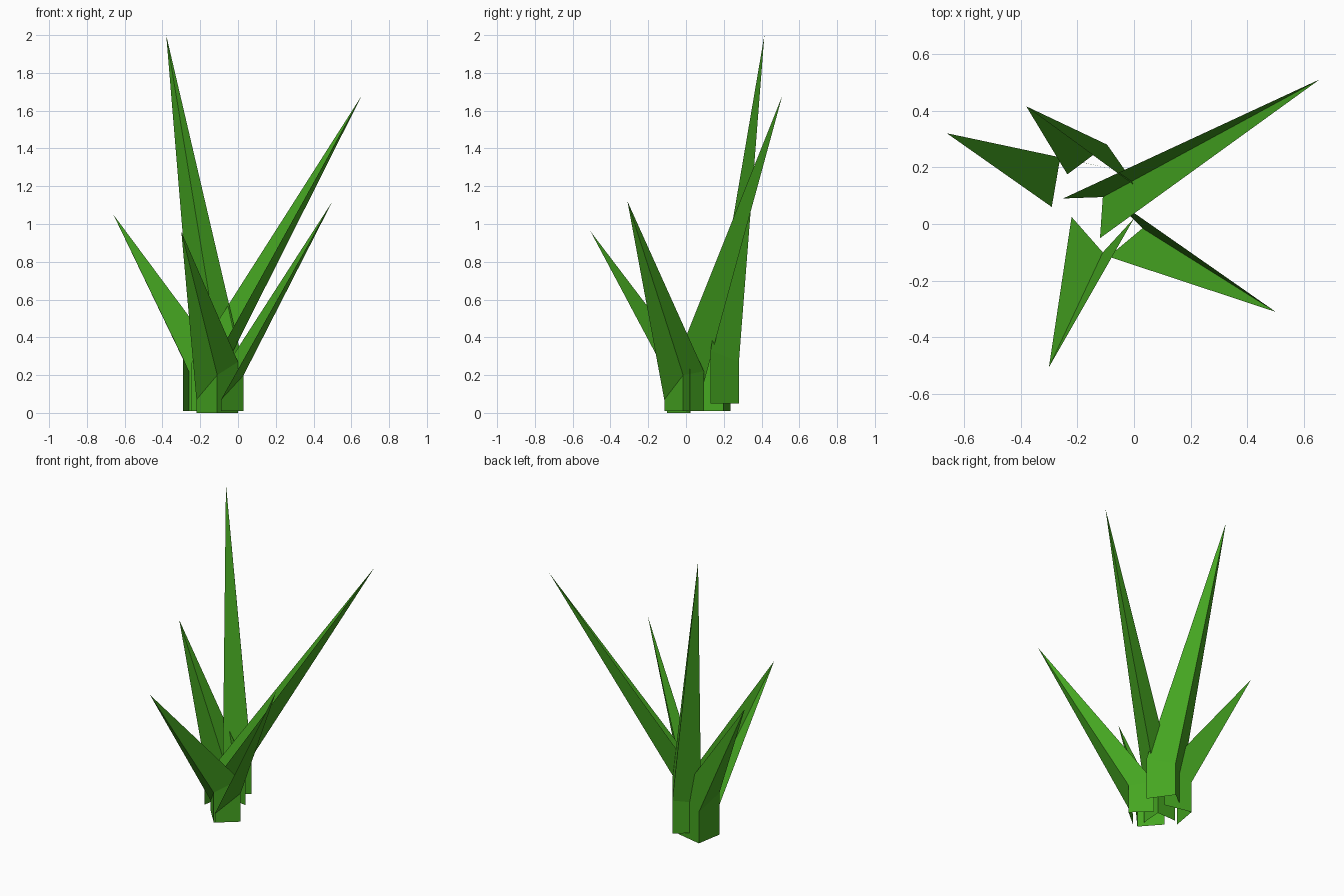
import bpy, bmesh

if "Cube" in bpy.data.objects:
    bpy.data.objects.remove(bpy.data.objects["Cube"])

green = bpy.data.materials.new("leaf_green")
green.diffuse_color = (0.06, 0.38, 0.015, 1)
green.use_nodes = True
green.node_tree.nodes["Principled BSDF"].inputs["Base Color"].default_value = green.diffuse_color


def blade(name, base_z, left, spine, right, tip):
    """Folded leaf: an upright V-shaped foot that tapers to a single point."""
    bm = bmesh.new()
    low = [bm.verts.new((p[0], p[1], base_z)) for p in (left, spine, right)]
    mid = [bm.verts.new(p) for p in (left, spine, right)]
    top = bm.verts.new(tip)
    for i in range(2):
        bm.faces.new((low[i], low[i + 1], mid[i + 1], mid[i]))
        bm.faces.new((mid[i], mid[i + 1], top))
    mesh = bpy.data.meshes.new(name)
    bm.to_mesh(mesh)
    bm.free()
    mesh.materials.append(green)
    obj = bpy.data.objects.new(name, mesh)
    bpy.context.collection.objects.link(obj)


# Five blades: foot height, left edge, fold, right edge, tip
blade("tall_back_blade", 0.05, (0.01, 0.13, 0.33), (-0.095, 0.28, 0.27),
      (-0.235, 0.175, 0.25), (-0.38, 0.415, 2.0))
blade("right_back_blade", 0.01, (-0.12, -0.05, 0.28), (-0.11, 0.095, 0.16),
      (-0.25, 0.09, 0.26), (0.655, 0.51, 1.68))
blade("right_front_blade", 0.01, (-0.09, -0.115, 0.07), (0.03, -0.015, 0.2),
      (-0.08, 0.095, 0.22), (0.5, -0.31, 1.12))
blade("left_front_blade", 0.0, (-0.22, 0.025, 0.07), (-0.11, -0.1, 0.2),
      (0.0, 0.02, 0.27), (-0.3, -0.505, 0.96))
blade("left_back_blade", 0.01, (-0.08, 0.195, 0.27), (-0.26, 0.235, 0.22),
      (-0.29, 0.06, 0.29), (-0.66, 0.32, 1.05))
